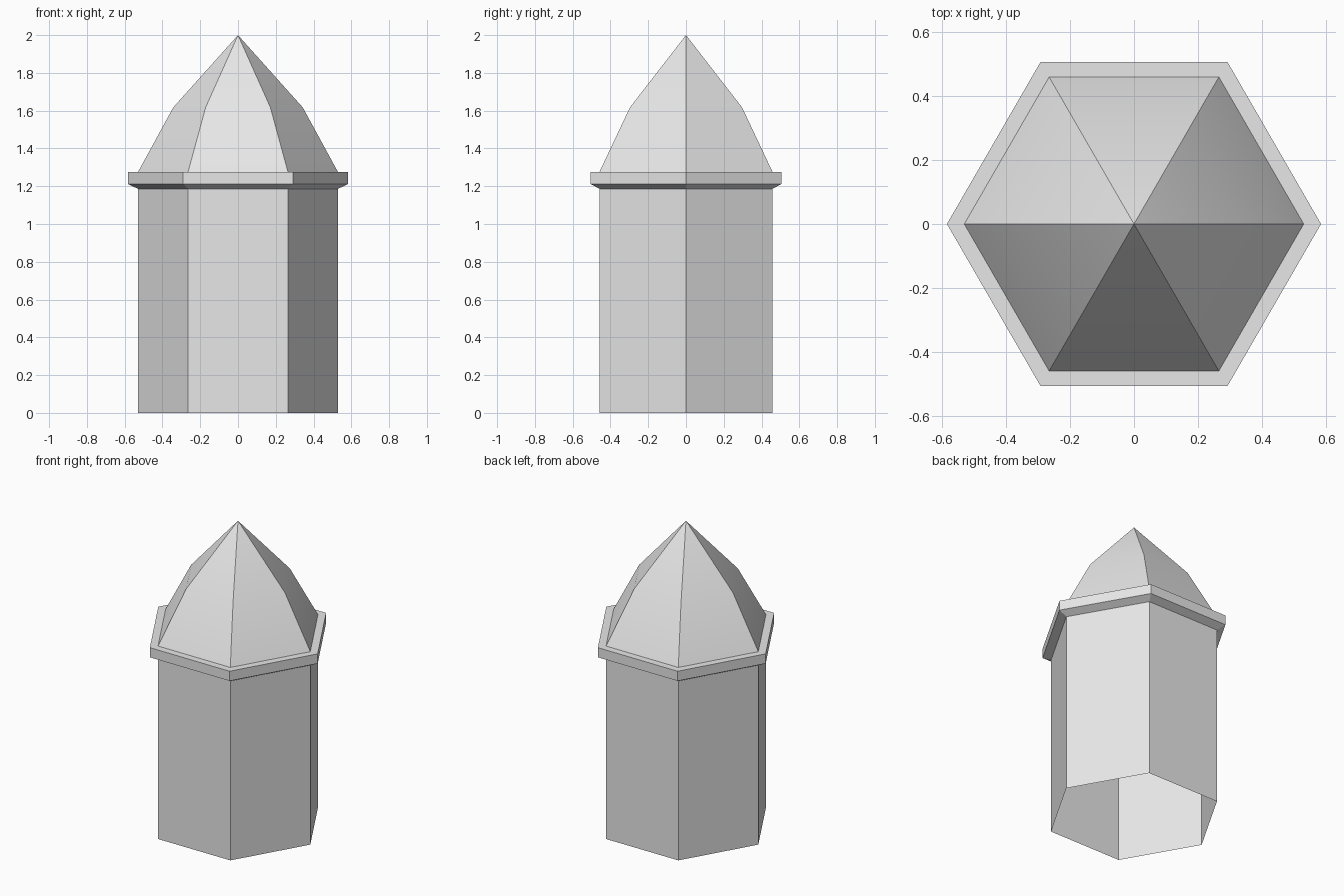
import bpy
import bmesh
from math import cos, sin, pi, radians

cube = bpy.data.objects.get("Cube")
if cube:
    bpy.data.objects.remove(cube, do_unlink=True)

SIDES = 6
BODY_R, RIM_R = 0.529, 0.583
EAVE_Z, RIM_Z, LEDGE_Z = 1.186, 1.212, 1.276

# One plain stone colour
stone = bpy.data.materials.new("pale_grey_stone")
stone.use_nodes = True
colour = (0.8, 0.8, 0.8, 1)
stone.diffuse_color = colour
stone.node_tree.nodes["Principled BSDF"].inputs["Base Color"].default_value = colour


def hex_shell(name, profile):
    """Open six-sided shell from (radius, height) points, bottom to top."""
    bm = bmesh.new()
    rings = [[bm.verts.new((r * cos(2 * pi * i / SIDES), r * sin(2 * pi * i / SIDES), z))
              for i in range(SIDES)] for r, z in profile]
    for low, high in zip(rings, rings[1:]):
        for i in range(SIDES):
            j = (i + 1) % SIDES
            bm.faces.new((low[i], low[j], high[j], high[i]))
    bmesh.ops.remove_doubles(bm, verts=bm.verts[:], dist=1e-5)
    mesh = bpy.data.meshes.new(name)
    bm.to_mesh(mesh)
    bm.free()
    mesh.materials.append(stone)
    obj = bpy.data.objects.new(name, mesh)
    bpy.context.collection.objects.link(obj)
    bpy.ops.object.select_all(action='DESELECT')
    obj.select_set(True)
    bpy.context.view_layer.objects.active = obj
    bpy.ops.object.shade_smooth_by_angle(angle=radians(20))
    return obj


# Hollow shaft, open underneath
hex_shell("tower_body", [(BODY_R, 0), (BODY_R, EAVE_Z)])

# Projecting rim with chamfered underside and flat ledge
hex_shell("cornice", [(BODY_R, EAVE_Z), (RIM_R, RIM_Z), (RIM_R, LEDGE_Z), (BODY_R, LEDGE_Z)])

# Two-slope pointed roof
hex_shell("roof", [(BODY_R, LEDGE_Z), (0.343, 1.617), (0, 2)])
